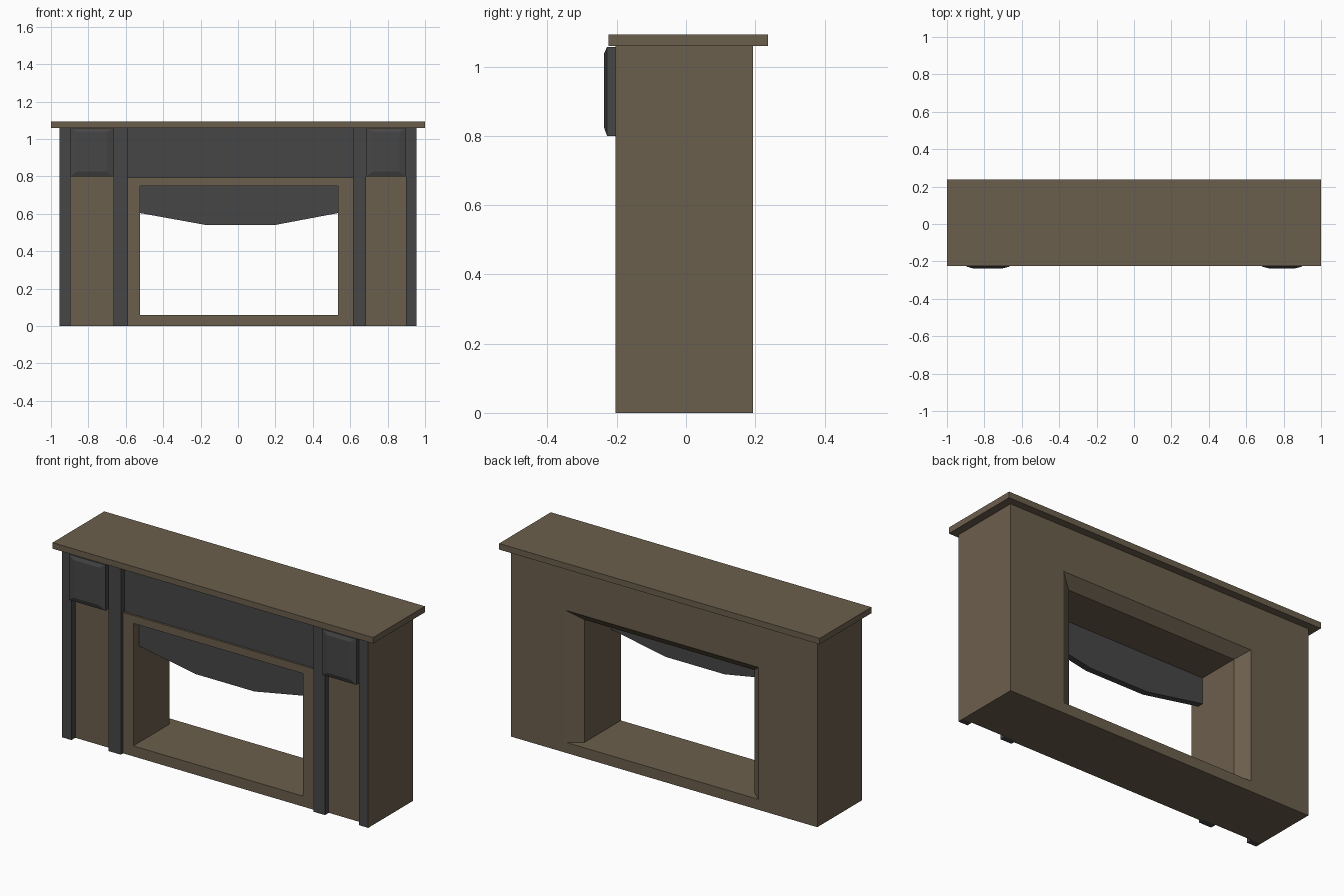
import bpy

if "Cube" in bpy.data.objects:
    bpy.data.objects.remove(bpy.data.objects["Cube"])


def material(name, rgb):
    m = bpy.data.materials.new(name)
    m.diffuse_color = (*rgb, 1.0)
    m.use_nodes = True
    m.node_tree.nodes["Principled BSDF"].inputs["Base Color"].default_value = m.diffuse_color
    return m


BROWN = material("brown_wood", (0.148, 0.114, 0.074))
DARK = material("charcoal", (0.061, 0.061, 0.061))


def loft(name, sections, mat):
    """Skin same-sized (x, z) outlines placed at increasing y, with end caps.
    Outlines run counter-clockwise as seen from the front."""
    n = len(sections[0][1])
    verts = [(x, y, z) for y, pts in sections for x, z in pts]
    faces = [tuple(range(n))]
    for s in range(len(sections) - 1):
        a, b = s * n, (s + 1) * n
        for i in range(n):
            j = (i + 1) % n
            faces.append((a + i, b + i, b + j, a + j))
    last = (len(sections) - 1) * n
    faces.append(tuple(last + i for i in reversed(range(n))))
    me = bpy.data.meshes.new(name)
    me.from_pydata(verts, [], faces)
    me.materials.append(mat)
    me.update()
    ob = bpy.data.objects.new(name, me)
    bpy.context.collection.objects.link(ob)
    return ob


def rect(x0, x1, z0, z1):
    return [(x0, z0), (x1, z0), (x1, z1), (x0, z1)]


def box(name, x0, x1, y0, y1, z0, z1, mat):
    r = rect(x0, x1, z0, z1)
    return loft(name, [(y0, r), (y1, r)], mat)


TOP = 1.061
PANEL_Y, BACK_Y = -0.17, 0.194

# main body and the raised frame around the opening
body = box("body", -0.955, 0.955, PANEL_Y, BACK_Y, 0, TOP, BROWN)
frame = box("opening_frame", -0.588, 0.615, -0.184, PANEL_Y + 0.002, 0, 0.794, BROWN)

# opening: straight from the front, splayed at the back
inner = rect(-0.524, 0.535, 0.059, 0.75)
outer = rect(-0.588, 0.615, 0.059, 0.803)
cutter = loft("opening_cutter",
              [(-0.4, inner), (0.139, inner), (BACK_Y, outer), (0.3, outer)], BROWN)
cutter.hide_render = True
for ob in (body, frame):
    mod = ob.modifiers.new("opening", 'BOOLEAN')
    mod.operation = 'DIFFERENCE'
    mod.solver = 'EXACT'
    mod.object = cutter
    bpy.context.view_layer.objects.active = ob
    bpy.ops.object.modifier_apply(modifier=mod.name)
bpy.data.objects.remove(cutter)

# dark pilaster strips, brown on the outer ends of the body
strips = [("left_outer_strip", -0.955, -0.896), ("left_inner_strip", -0.666, -0.588),
          ("right_inner_strip", 0.615, 0.685), ("right_outer_strip", 0.898, 0.955)]
for name, x0, x1 in strips:
    ob = box(name, x0, x1, -0.204, PANEL_Y, 0, TOP, DARK)
    ob.data.materials.append(BROWN)
    for f in ob.data.polygons:
        if abs(f.center.x) > 0.95:
            f.material_index = 1

# dark frieze above the opening
box("frieze", -0.588, 0.615, -0.173, PANEL_Y + 0.002, 0.794, TOP, DARK)

# bevelled blocks at the top of the side panels
for name, x0, x1 in (("left_block", -0.896, -0.666), ("right_block", 0.685, 0.898)):
    base = rect(x0, x1, 0.80, 1.057)
    face = rect(x0 + 0.035, x1 - 0.035, 0.825, 1.037)
    loft(name, [(-0.237, face), (-0.228, base), (PANEL_Y, base)], DARK)

# curved hood hanging inside the opening
hood = [(-0.524, 0.604), (-0.17, 0.54), (0.197, 0.54), (0.535, 0.604),
        (0.535, 0.75), (-0.524, 0.75)]
loft("hood", [(-0.135, hood), (-0.1, hood)], DARK)

# mantel shelf
box("mantel_shelf", -1.0, 1.0, -0.224, 0.237, 1.059, 1.093, BROWN)
